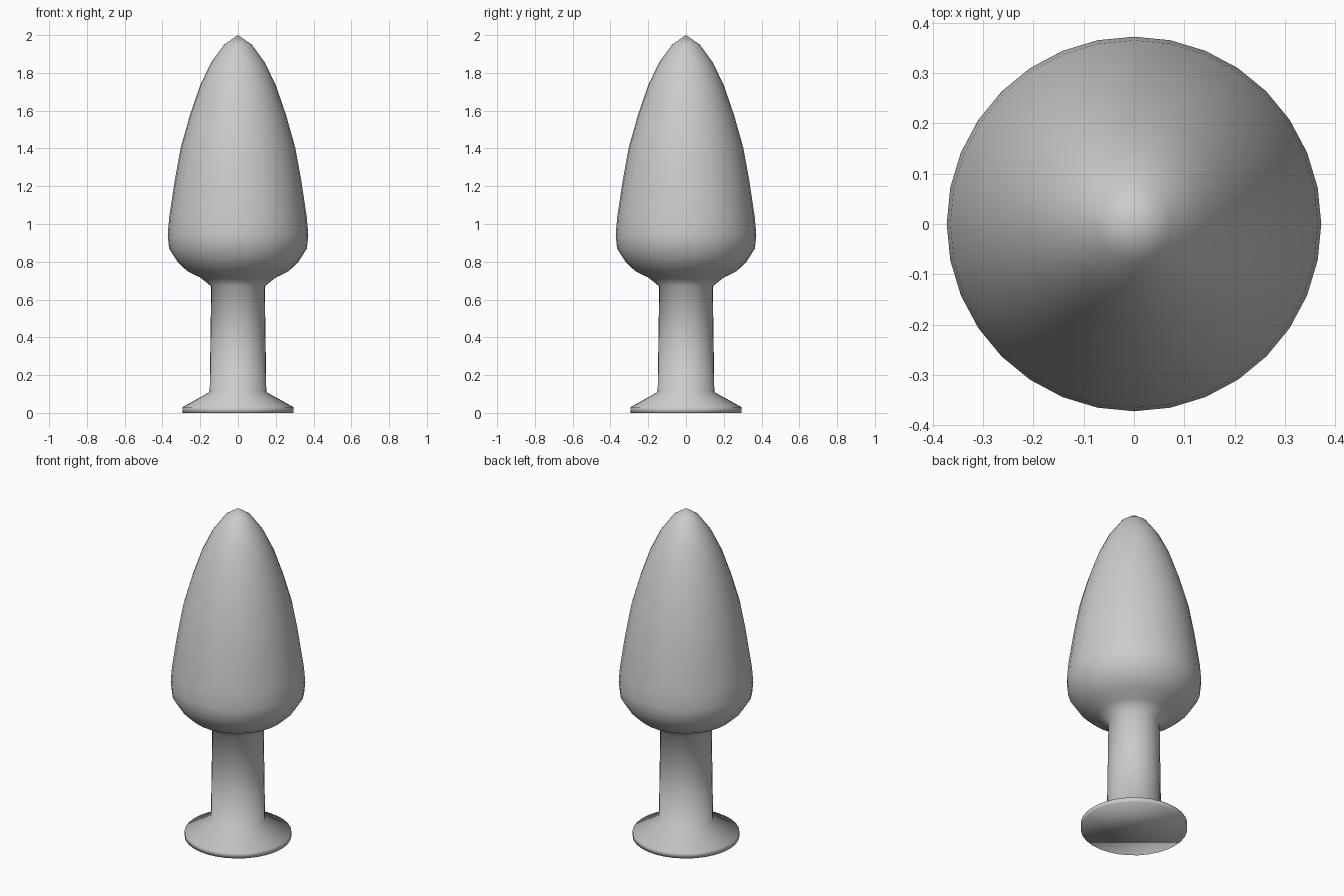
import bpy, bmesh
from math import sin, cos, tau

if "Cube" in bpy.data.objects:
    bpy.data.objects.remove(bpy.data.objects["Cube"])

SIDES = 32

# Outline from the foot up to the rounded head (radius, height)
profile = [
    (0.295, 0.0), (0.295, 0.03), (0.15, 0.11), (0.142, 0.67),
    (0.2, 0.717), (0.268, 0.75), (0.318, 0.797), (0.365, 0.87),
    (0.372, 0.94), (0.365, 1.03), (0.335, 1.23), (0.303, 1.405),
    (0.255, 1.575), (0.2, 1.735), (0.142, 1.855), (0.073, 1.95),
]

bm = bmesh.new()
rings = [[bm.verts.new((r * cos(tau * i / SIDES), r * sin(tau * i / SIDES), z))
          for i in range(SIDES)] for r, z in profile]

# Side walls
for low, high in zip(rings, rings[1:]):
    for i in range(SIDES):
        j = (i + 1) % SIDES
        bm.faces.new((low[i], low[j], high[j], high[i]))

# Pointed tip and flat underside
tip = bm.verts.new((0, 0, 2.0))
for i in range(SIDES):
    bm.faces.new((rings[-1][i], rings[-1][(i + 1) % SIDES], tip))
bm.faces.new(list(reversed(rings[0])))

for f in bm.faces:
    f.smooth = True
mesh = bpy.data.meshes.new("tapered_body_on_foot")
bm.to_mesh(mesh)
bm.free()
body = bpy.data.objects.new("tapered_body_on_foot", mesh)
bpy.context.collection.objects.link(body)
